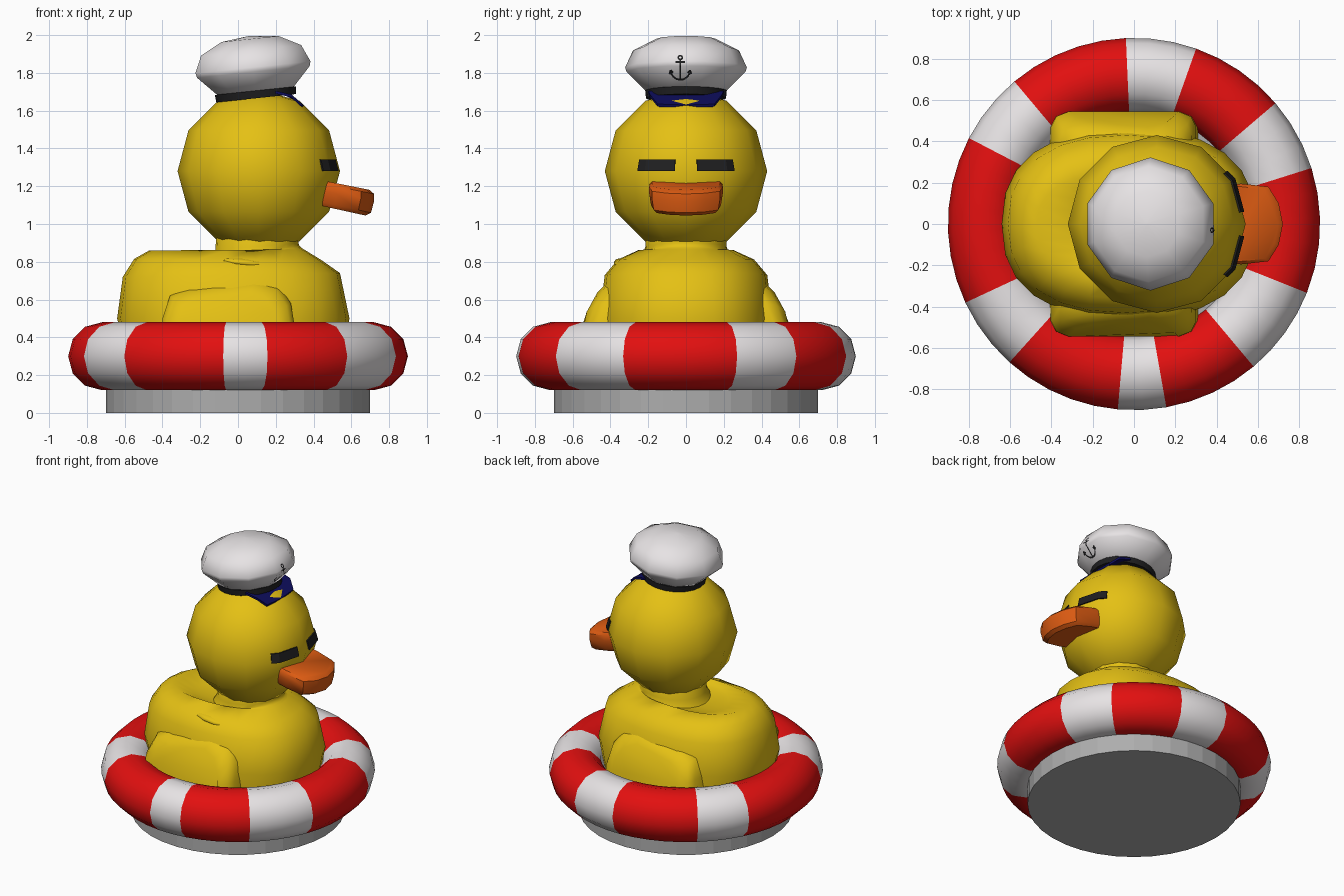
import bpy, bmesh, math
from mathutils import Matrix, Vector

if "Cube" in bpy.data.objects:
    bpy.data.objects.remove(bpy.data.objects["Cube"])


def material(name, r, g, b):
    m = bpy.data.materials.new(name)
    m.diffuse_color = (r, g, b, 1)
    m.use_nodes = True
    m.node_tree.nodes["Principled BSDF"].inputs["Base Color"].default_value = m.diffuse_color
    return m


YELLOW = material("yellow", 0.78, 0.53, 0.007)
RED = material("red", 0.76, 0.005, 0.005)
WHITE = material("white", 0.80, 0.77, 0.78)
GREY = material("grey", 0.42, 0.42, 0.42)
ORANGE = material("orange", 0.72, 0.105, 0.006)
NAVY = material("navy", 0.004, 0.004, 0.11)
BLACK = material("black", 0.013, 0.013, 0.014)


def make(name, verts, faces, mats, smooth=None, fix=True):
    """Mesh object from points and faces, with outward normals."""
    me = bpy.data.meshes.new(name)
    bm = bmesh.new()
    vs = [bm.verts.new(v) for v in verts]
    for f in faces:
        bm.faces.new([vs[i] for i in f])
    if fix:
        bmesh.ops.recalc_face_normals(bm, faces=bm.faces[:])
    bm.to_mesh(me)
    bm.free()
    ob = bpy.data.objects.new(name, me)
    bpy.context.collection.objects.link(ob)
    for m in mats:
        me.materials.append(m)
    if smooth:
        bpy.ops.object.select_all(action='DESELECT')
        ob.select_set(True)
        bpy.context.view_layer.objects.active = ob
        bpy.ops.object.shade_smooth_by_angle(angle=math.radians(smooth))
    return ob


def loft(name, rings, mats, smooth=None):
    """Skin a stack of equal-length closed rings and cap both ends."""
    n = len(rings[0])
    verts = [p for r in rings for p in r]
    faces = [(k * n + i, k * n + (i + 1) % n, (k + 1) * n + (i + 1) % n, (k + 1) * n + i)
             for k in range(len(rings) - 1) for i in range(n)]
    faces += [tuple(range(n)), tuple(range((len(rings) - 1) * n, len(rings) * n))]
    return make(name, verts, faces, mats, smooth)


def circle(r, z, n, cx=0.0, start=0.0):
    return [(cx + r * math.cos(start + math.tau * i / n), r * math.sin(start + math.tau * i / n), z)
            for i in range(n)]


# Round stand
loft("stand", [circle(0.70, 0.0, 36), circle(0.70, 0.30, 36)], [GREY])

# Striped swim ring: alternating red and white sectors, degrees
bounds = [-21.7, 17.5, 40.5, 70.5, 92.5, 130, 152.5, 205, 228, 265, 280, 310, 338.3]
angles, stripe = [], []
for k, (a, b) in enumerate(zip(bounds, bounds[1:])):
    steps = max(2, round((b - a) / 7.5))
    for s in range(steps):
        angles.append(math.radians(a + (b - a) * s / steps))
        stripe.append(k % 2)
T, N = 12, len(angles)
verts = []
for a in angles:
    for j in range(T):
        t = math.tau * j / T
        r = 0.72 + 0.18 * math.cos(t)
        verts.append((r * math.cos(a), r * math.sin(a), 0.30 + 0.18 * math.sin(t)))
faces = [(i * T + j, (i + 1) % N * T + j, (i + 1) % N * T + (j + 1) % T, i * T + (j + 1) % T)
         for i in range(N) for j in range(T)]
ring = make("swim_ring", verts, faces, [RED, WHITE], 60)
for p in ring.data.polygons:
    p.material_index = stripe[p.index // T]


# Body with raised tail and neck: back x, front x, half width, back z, front z, roundness
def section(xb, xf, w, zb, zf, e, n=24):
    out = []
    for i in range(n):
        c, s = math.cos(math.tau * i / n), math.sin(math.tau * i / n)
        u = math.copysign(abs(c) ** e, c)
        v = math.copysign(abs(s) ** e, s)
        out.append(((xb + xf) / 2 + (xf - xb) / 2 * u, w * v, (zb + zf) / 2 + (zf - zb) / 2 * u))
    return out


body = [(-0.58, 0.54, 0.44, 0.25, 0.25, 0.85), (-0.64, 0.59, 0.46, 0.50, 0.50, 0.83),
        (-0.61, 0.54, 0.43, 0.72, 0.74, 0.85), (-0.55, 0.44, 0.36, 0.815, 0.81, 0.85),
        (-0.47, 0.35, 0.25, 0.86, 0.865, 0.85), (-0.30, 0.335, 0.235, 0.82, 0.875, 0.95),
        (-0.15, 0.325, 0.225, 0.81, 0.885, 1), (-0.12, 0.32, 0.215, 0.86, 0.90, 1),
        (-0.115, 0.325, 0.215, 0.94, 0.94, 1), (-0.05, 0.25, 0.15, 1.02, 1.02, 1)]
loft("body", [section(*b) for b in body], [YELLOW], 60)

# Wings: rounded pads on both flanks
outline = [(-0.41, 0.30), (-0.40, 0.50), (-0.36, 0.62), (-0.27, 0.66), (-0.08, 0.69), (0.10, 0.72),
           (0.22, 0.67), (0.28, 0.58), (0.30, 0.46), (0.31, 0.30)]


def wing_depth(z):
    return 0.545 - 0.55 * max(0.0, z - 0.50)


for side, label in ((-1, "right_wing"), (1, "left_wing")):
    rings = []
    for scale, fixed, drop in ((1.0, 0.34, 0), (1.0, None, 0.075), (0.93, None, 0.025), (0.75, None, 0)):
        row = []
        for x, z in outline:
            px, pz = -0.05 + (x + 0.05) * scale, 0.40 + (z - 0.40) * scale
            row.append((px, side * (fixed or wing_depth(pz) - drop), pz))
        rings.append(row)
    loft(label, rings, [YELLOW], 50)

# Small feather fold on the right shoulder
fold = loft("feather_fold", [circle(r, z, 10) for r, z in ((0.3, -1), (0.9, -0.5), (1, 0), (0.8, 0.6), (0.2, 1))],
            [YELLOW], 60)
fold.data.transform(Matrix.Translation((0.03, -0.33, 0.795)) @ Matrix.Rotation(0.1, 4, 'Y')
                    @ Matrix.Diagonal((0.14, 0.055, 0.022, 1)))

# Head: coarse sphere
HX, HZ, HR = 0.11, 1.28, 0.43
lat = [math.radians(d) for d in (-89, -60, -30, 0, 30, 60, 89)]
loft("head", [circle(HR * math.cos(a), HZ + HR * math.sin(a), 12, HX) for a in lat], [YELLOW], 60)

# Bill: rounded slab sloping down to the front
half = [(0.40, 0.19), (0.52, 0.195), (0.65, 0.18), (0.70, 0.10)]
plan = half + [(0.72, 0.0)] + [(x, -y) for x, y in reversed(half)]
rings = []
for t, s in ((0, 0.86), (0.15, 0.95), (0.6, 1.0), (0.88, 1.0), (1, 0.93)):
    row = []
    for x, y in plan:
        px = 0.40 + (x - 0.40) * s
        low, high = 1.09 - 0.22 * (px - 0.47), 1.22 - 0.20 * (px - 0.50)
        row.append((px, y * s, low + (high - low) * t))
    rings.append(row)
loft("bill", rings, [ORANGE], 40)


# Eyes: thin dark bars wrapped on the head
def head_point(deg, z, lift):
    a = math.radians(deg)
    off = math.radians(abs(deg) % 30 - 15)
    r = (HR - (z - HZ) * math.tan(math.radians(15))) * math.cos(math.radians(15)) / math.cos(off) + lift
    return (HX + r * math.cos(a), r * math.sin(a), z)


for side, label in ((-1, "right_eye"), (1, "left_eye")):
    rings = [[head_point(side * d, z, l) for z, l in ((1.28, -0.01), (1.28, 0.009), (1.342, 0.009), (1.342, -0.01))]
             for d in (8, 19, 30, 37)]
    loft(label, rings, [BLACK])

# Sailor hat, tipped slightly back
tilt = Matrix.Translation((0.08, 0, 1.82)) @ Matrix.Rotation(math.radians(-6), 4, 'Y')
A0 = math.pi / 10
hat = loft("hat", [circle(r, z, 10, 0, A0) for r, z in
                   ((0.20, -0.13), (0.315, -0.015), (0.322, 0.01), (0.28, 0.10), (0.16, 0.16), (0.01, 0.176))],
           [WHITE], 60)
hat.data.transform(tilt)
band = loft("hat_band", [circle(0.212, -0.155, 20), circle(0.216, -0.115, 20)], [BLACK], 40)
band.data.transform(tilt)

# Navy visor: slanted plate in front of the band
edge = [(0.20, 0.20, 1.705), (0.285, 0.19, 1.685), (0.34, 0.15, 1.635), (0.35, 0, 1.63)]
edge = edge + [(x, -y, z) for x, y, z in reversed(edge[:-1])]
loft("visor", [edge, [(x - 0.005, y, z - 0.014) for x, y, z in edge]], [NAVY])


# Anchor emblem: thin strips lying on the front of the hat
def on_hat(y, h):
    r = 0.322 - 0.47 * (h - 0.01) if h > 0.01 else 0.315 + (h + 0.015) if h < -0.015 else 0.32
    return (r * math.cos(A0) + 0.004, y - 0.03, h)


def arc(r, cy, ch, a, b, n):
    return [(cy + r * math.cos(math.radians(a + (b - a) * i / n)),
             ch + r * math.sin(math.radians(a + (b - a) * i / n))) for i in range(n + 1)]


lines = [[(0, -0.08), (0, -0.015), (0, 0.01), (0, 0.02)], [(-0.025, 0.005), (0.025, 0.005)],
         arc(0.054, 0, -0.028, 200, 340, 10), arc(0.011, 0, 0.03, 0, 360, 10),
         [(-0.058, -0.055), (-0.052, -0.036), (-0.038, -0.048)],
         [(0.058, -0.055), (0.052, -0.036), (0.038, -0.048)]]
verts, faces = [], []
for line in lines:
    for (y0, h0), (y1, h1) in zip(line, line[1:]):
        d = Vector((y1 - y0, h1 - h0)).normalized() * 0.0045
        b = len(verts)
        verts += [on_hat(y0 + d.y, h0 - d.x), on_hat(y1 + d.y, h1 - d.x),
                  on_hat(y1 - d.y, h1 + d.x), on_hat(y0 - d.y, h0 + d.x)]
        faces.append((b, b + 1, b + 2, b + 3))
anchor = make("anchor_emblem", verts, faces, [BLACK], fix=False)
anchor.data.transform(tilt)
